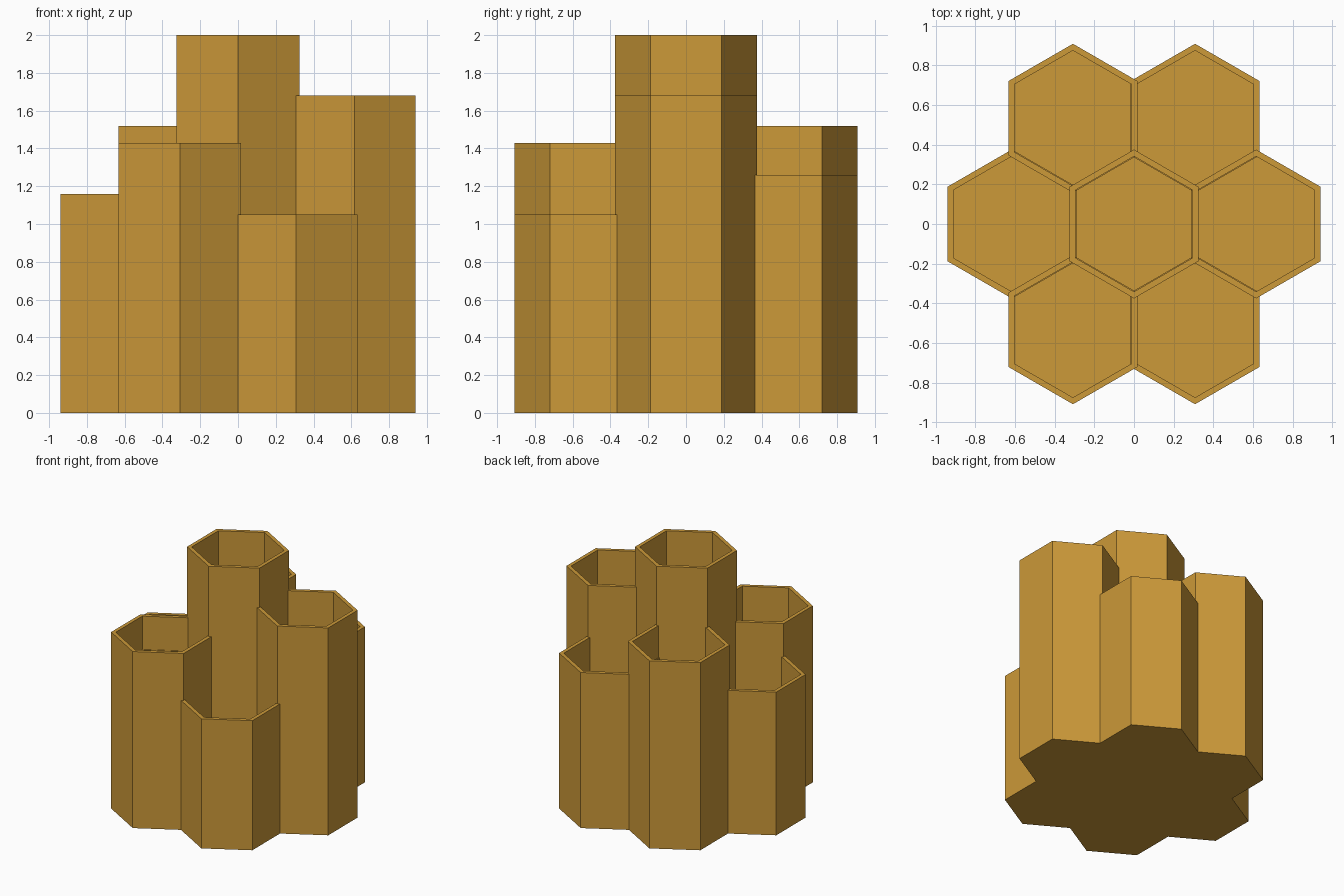
import bpy, bmesh, math

if "Cube" in bpy.data.objects:
    bpy.data.objects.remove(bpy.data.objects["Cube"])

OUTER, INNER, FLOOR = 0.375, 0.341, 0.035
SPACING = 0.6155

wax = bpy.data.materials.new("golden_wax")
wax.diffuse_color = (0.604, 0.319, 0.040, 1)
wax.use_nodes = True
wax.node_tree.nodes["Principled BSDF"].inputs["Base Color"].default_value = wax.diffuse_color


def hex_ring(bm, cx, cy, r, z):
    """Six vertices of a pointy-top hexagon."""
    angles = [math.radians(30 + 60 * i) for i in range(6)]
    return [bm.verts.new((cx + r * math.cos(a), cy + r * math.sin(a), z)) for a in angles]


def hex_cup(name, cx, cy, height):
    """Open hexagonal tube with a thin floor."""
    bm = bmesh.new()
    rings = [hex_ring(bm, cx, cy, r, z) for r, z in
             ((OUTER, 0), (OUTER, height), (INNER, height), (INNER, FLOOR))]
    for a, b in zip(rings, rings[1:]):
        for i in range(6):
            j = (i + 1) % 6
            bm.faces.new((a[i], a[j], b[j], b[i]))
    bm.faces.new(rings[0][::-1])   # underside
    bm.faces.new(rings[-1])        # inner floor
    bmesh.ops.recalc_face_normals(bm, faces=bm.faces)
    mesh = bpy.data.meshes.new(name)
    bm.to_mesh(mesh)
    bm.free()
    mesh.materials.append(wax)
    bpy.context.collection.objects.link(bpy.data.objects.new(name, mesh))


# Tall middle cup, then the ring of six counter-clockwise from the right
hex_cup("center_cup", 0, 0, 2.0)
ring = (("right_cup", 1.68), ("back_right_cup", 1.26), ("back_left_cup", 1.52),
        ("left_cup", 1.16), ("front_left_cup", 1.43), ("front_right_cup", 1.05))
for i, (name, height) in enumerate(ring):
    a = math.radians(60 * i)
    hex_cup(name, SPACING * math.cos(a), SPACING * math.sin(a), height)
